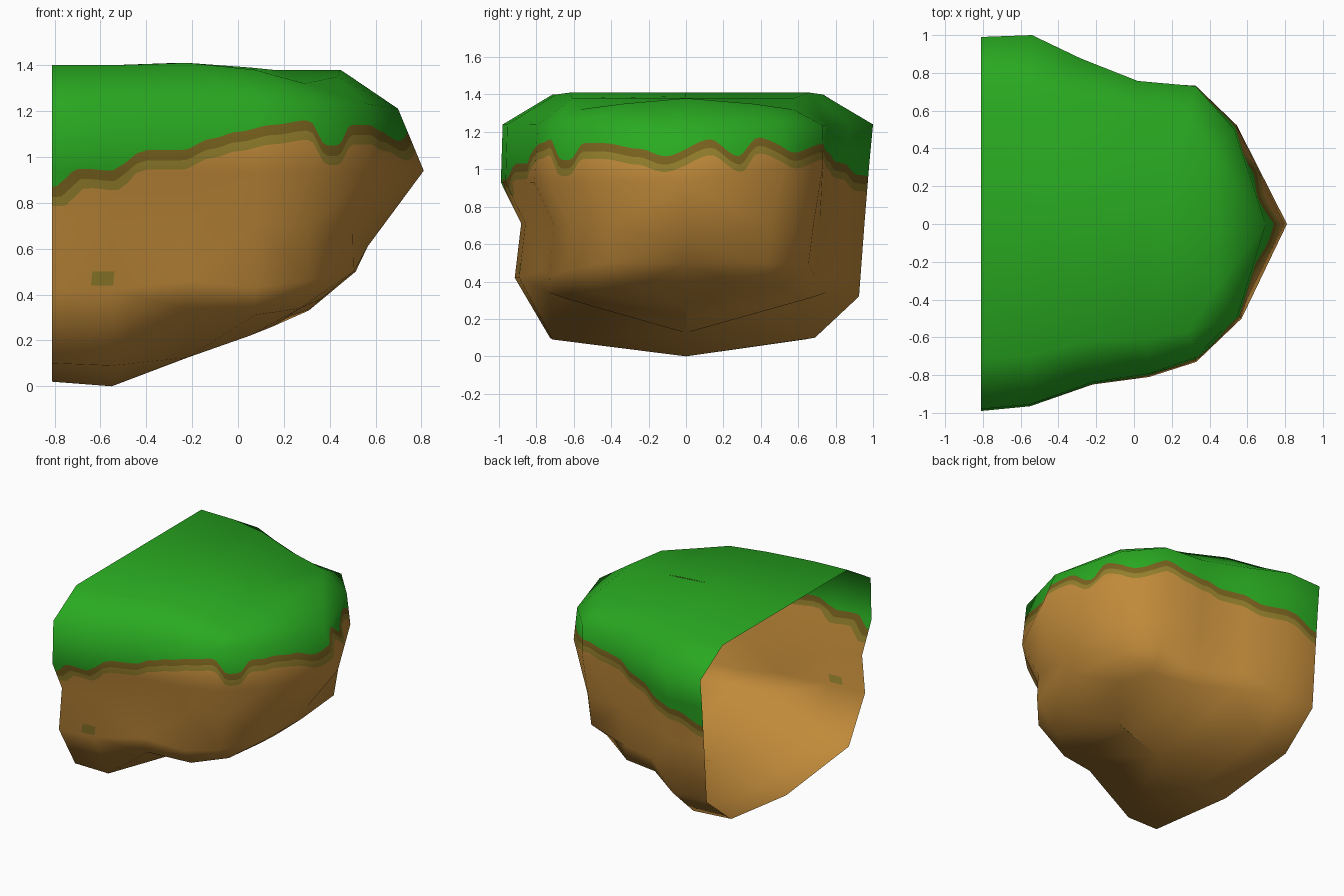
import bpy, bmesh, math
from mathutils import Vector

if "Cube" in bpy.data.objects:
    bpy.data.objects.remove(bpy.data.objects["Cube"])

# Wall profiles as (share of the way from spine to rim, height): brow, widest, waist, low wall
FRONT = [(.99, 1.24), (1, .93), (.89, .71), (.925, .42)]
BACK = [(1, 1.24), (.98, 1.03), (.955, .72), (.925, .32)]
TIP = [(.83, 1.21), (1, .94), (.63, .61), (.55, .50)]

# Stations round the U-shaped plan:
# rim x, rim y, spine x, wall blend to tip, top share, top height, base share, base height
STATIONS = [
    (-.81, -.99, -.81, 0, .72, 1.40, .735, .10), (-.55, -.965, -.55, 0, .72, 1.40, .74, .09),
    (-.22, -.85, -.22, .03, .73, 1.41, .86, .34), (.08, -.81, .05, .07, .75, 1.38, .80, .31),
    (.33, -.73, .15, .13, .78, 1.32, .68, .34), (.57, -.50, .15, .22, .68, 1.35, .50, .38),
    (.81, 0, .15, 1, .45, 1.38, .24, .33),
    (.55, .53, .15, .30, .68, 1.35, .50, .38), (.33, .745, .15, .12, .77, 1.32, .70, .37),
    (.02, .765, .02, .06, .75, 1.38, .86, .31), (-.28, .88, -.22, .03, .75, 1.41, .85, .34),
    (-.54, 1.0, -.55, 0, .73, 1.40, .69, .10), (-.81, .99, -.81, 0, .74, 1.40, .64, .09)]

# Spine: x -> (bottom height, top height)
SPINE = {-.81: (.02, 1.40), -.55: (0, 1.40), -.22: (.125, 1.41), .02: (.21, 1.39),
         .05: (.22, 1.39), .15: (.26, 1.38)}

# Lower edge of the grass: (angle round the centre, height)
EDGE = [(-130, .87), (-125, .95), (-120, .94), (-114, 1.03), (-106, 1.03), (-98, 1.08), (-90, 1.11),
        (-79, 1.14), (-67, 1.16), (-60, 1.05), (-55, 1.05), (-48, 1.14), (-38, 1.14), (-22, 1.11),
        (-9, 1.07), (11, 1.16), (24, 1.07), (34, 1.17), (51, 1.09), (68, 1.14), (79, 1.11),
        (90, 1.09), (98, 1.04), (106, 1.03), (114, .97), (122, .96), (130, .89)]


def angle(co):
    return math.degrees(math.atan2(co.y, co.x))


def edge_height(co):
    a = min(max(angle(co), EDGE[0][0]), EDGE[-1][0])
    for (a0, h0), (a1, h1) in zip(EDGE, EDGE[1:]):
        if a <= a1:
            t = (a - a0) / (a1 - a0)
            return h0 + (h1 - h0) * t * t * (3 - 2 * t)
    return EDGE[-1][1]


def material(name, colour):
    m = bpy.data.materials.new(name)
    m.diffuse_color = (*colour, 1)
    m.use_nodes = True
    m.node_tree.nodes["Principled BSDF"].inputs["Base Color"].default_value = m.diffuse_color
    return m


def cut(bm, co, no):
    bmesh.ops.bisect_plane(bm, geom=bm.verts[:] + bm.edges[:] + bm.faces[:],
                           dist=1e-5, plane_co=co, plane_no=no)


# Loft the shell, left open at the -x end
bm = bmesh.new()
normals = bm.verts.layers.float_vector.new("soft_normal")
rings = []
for px, py, cx, t, top_share, top_z, base_share, base_z in STATIONS:
    low, high = SPINE[cx]
    rows = [(r0 + (r1 - r0) * t, z0 + (z1 - z0) * t)
            for (r0, z0), (r1, z1) in zip(FRONT if py < 0 else BACK, TIP)]
    rows[3] = (rows[3][0], max(rows[3][1], base_z + .12))
    rows = [(0, high), (top_share, top_z)] + rows + [(base_share, base_z), (0, low)]
    rings.append([bm.verts.new((cx + (px - cx) * r, py * r, z)) for r, z in rows])
for a, b in zip(rings, rings[1:]):
    for i in range(7):
        bm.faces.new((a[i], b[i], b[i + 1], a[i + 1]))
bmesh.ops.remove_doubles(bm, verts=bm.verts[:], dist=.001)
bmesh.ops.triangulate(bm, faces=bm.faces[:])
bmesh.ops.recalc_face_normals(bm, faces=bm.faces[:])
top = max(bm.faces, key=lambda f: f.calc_center_median().z)
if top.normal.z < 0:
    bmesh.ops.reverse_faces(bm, faces=bm.faces[:])
bm.normal_update()
for v in bm.verts:
    v[normals] = v.normal.copy()

# Radial cuts give the grass edge its resolution
for k in range(90):
    a = math.radians(k * 2 + .5)
    cut(bm, (0, 0, 0), (-math.sin(a), math.cos(a), 0))
for level in (.44, .50):
    cut(bm, (0, 0, level), (0, 0, 1))

# Wavy colour borders: level the grass edge, slice flat, then restore
for v in bm.verts:
    v.co.z -= edge_height(v.co)
for level in (0, -.045, -.085):
    cut(bm, (0, 0, level), (0, 0, 1))
for f in bm.faces:
    z = f.calc_center_median().z
    f.material_index = 0 if z > 0 else 1 if z > -.045 else 2 if z > -.085 else 3
    f.smooth = True
for v in bm.verts:
    v.co.z += edge_height(v.co)

# Small mossy patch low on the front wall
for f in bm.faces:
    c = f.calc_center_median()
    if .44 < c.z < .50 and -125.5 < angle(c) < -121.5 and c.y < -.8:
        f.material_index = 2

# Keep the soft shading of the coarse shell
bm.verts.index_update()
soft = []
for v in bm.verts:
    n = Vector(v[normals])
    soft.append(tuple(n.normalized() if n.length > 1e-4 else v.normal))
bm.verts.layers.float_vector.remove(normals)
mesh = bpy.data.meshes.new("grassy_cliff_end")
bm.to_mesh(mesh)
bm.free()
for m in (material("grass_green", (.022, .40, .015)), material("dark_soil", (.19, .122, .013)),
          material("olive_soil", (.29, .21, .025)), material("tan_earth", (.53, .255, .042))):
    mesh.materials.append(m)
mesh.normals_split_custom_set_from_vertices(soft)
island = bpy.data.objects.new("grassy_cliff_end", mesh)
bpy.context.collection.objects.link(island)
